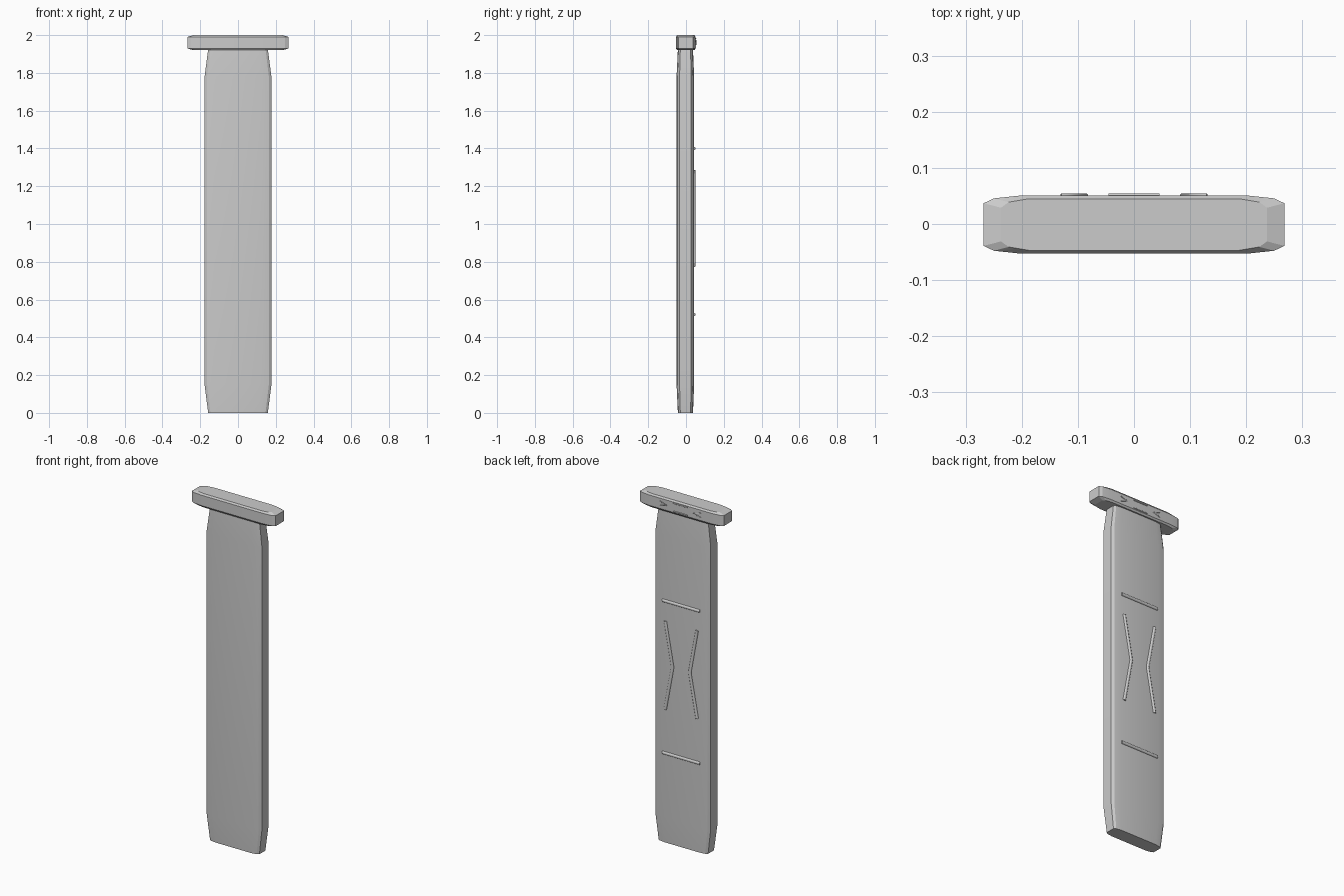
import bpy, bmesh

if "Cube" in bpy.data.objects:
    bpy.data.objects.remove(bpy.data.objects["Cube"])


def outline(w, f, b, cx, cy):
    """Chamfered plan: half width w, front depth f, back depth b, corner size cx by cy."""
    half = [(w - cx, -f), (w - cx * 0.27, -f + cy * 0.38), (w, -f + cy),
            (w, b - cy), (w - cx * 0.27, b - cy * 0.38), (w - cx, b)]
    return half + [(-x, y) for x, y in reversed(half)]


def loft(name, sections):
    bm = bmesh.new()
    rings = [[bm.verts.new((x, y, z)) for x, y in outline(*shape)] for z, *shape in sections]
    n = len(rings[0])
    for a, b in zip(rings, rings[1:]):
        for i in range(n):
            j = (i + 1) % n
            bm.faces.new((a[i], a[j], b[j], b[i]))
    bm.faces.new(rings[0][::-1])
    bm.faces.new(rings[-1])
    bmesh.ops.recalc_face_normals(bm, faces=bm.faces)
    mesh = bpy.data.meshes.new(name)
    bm.to_mesh(mesh)
    bm.free()
    ob = bpy.data.objects.new(name, mesh)
    bpy.context.collection.objects.link(ob)
    bpy.ops.object.select_all(action='DESELECT')
    ob.select_set(True)
    bpy.context.view_layer.objects.active = ob
    bpy.ops.object.shade_smooth_by_angle(angle=0.3)
    return ob


def ridges(name, paths, y, radius):
    """Thin round ridges half sunk in the back face, drawn in x and z."""
    cu = bpy.data.curves.new(name, 'CURVE')
    cu.dimensions = '3D'
    cu.bevel_depth = radius
    cu.bevel_resolution = 2
    cu.use_fill_caps = True
    for path in paths:
        sp = cu.splines.new('POLY')
        sp.points.add(len(path) - 1)
        for p, (x, z) in zip(sp.points, path):
            p.co = (x, y, z, 1)
    ob = bpy.data.objects.new(name, cu)
    bpy.context.collection.objects.link(ob)


# Flat tapered body
loft("body", [
    (0.0, 0.158, 0.043, 0.037, 0.045, 0.013),
    (0.15, 0.177, 0.050, 0.043, 0.05, 0.016),
    (1.78, 0.177, 0.050, 0.043, 0.05, 0.016),
    (1.925, 0.158, 0.043, 0.037, 0.045, 0.013),
])

# Wide cap with chamfered edges
loft("cap", [
    (1.92, 0.237, 0.047, 0.045, 0.05, 0.016),
    (1.93, 0.268, 0.053, 0.051, 0.068, 0.014),
    (1.99, 0.268, 0.053, 0.051, 0.068, 0.014),
    (2.0, 0.237, 0.047, 0.045, 0.05, 0.016),
])

# Back ridges on the body: two bars and two chevrons
bars = [[(-0.12, z), (0.12, z)] for z in (0.52, 1.40)]
chevrons = [[(s * 0.102, 1.285), (s * 0.055, 1.03), (s * 0.102, 0.775)] for s in (-1, 1)]
ridges("body_ridges", bars + chevrons, 0.042, 0.009)

# Small back ridges on the cap
bars = [[(-0.045, z), (0.045, z)] for z in (1.937, 1.983)]
chevrons = [[(s * 0.13, 1.973), (s * 0.085, 1.96), (s * 0.13, 1.947)] for s in (-1, 1)]
ridges("cap_ridges", bars + chevrons, 0.0515, 0.003)
